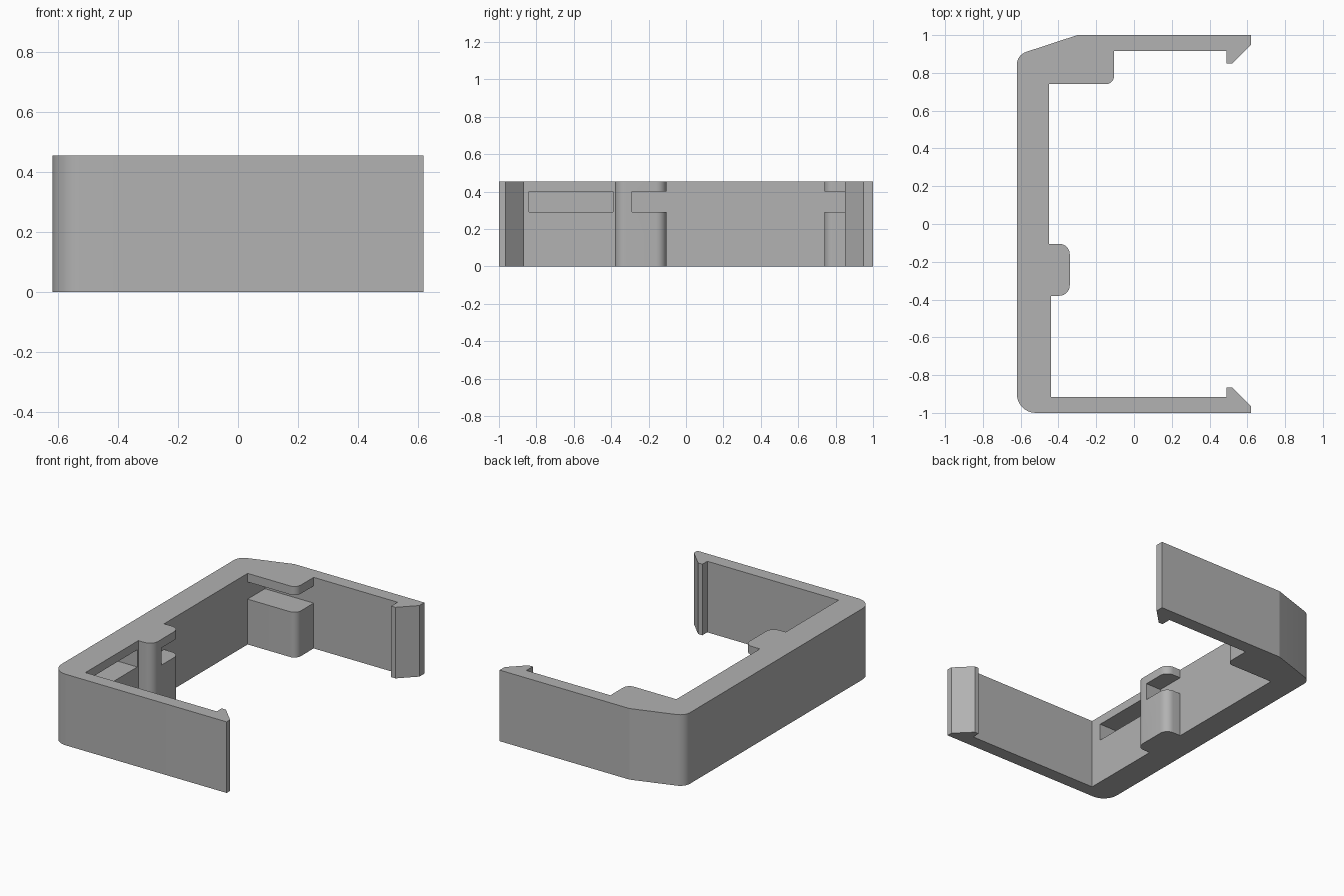
import bpy
import bmesh
import math
from mathutils import Vector

HEIGHT = 0.455

cube = bpy.data.objects.get("Cube")
if cube:
    bpy.data.objects.remove(cube, do_unlink=True)

grey = bpy.data.materials.new("plain grey")
grey.use_nodes = True
colour = (0.445, 0.445, 0.445, 1)
grey.diffuse_color = colour
grey.node_tree.nodes["Principled BSDF"].inputs["Base Color"].default_value = colour


def rounded(corners, steps=8):
    """Replace each corner that has a radius with a tangent arc."""
    points = []
    for i, (x, y, radius) in enumerate(corners):
        corner = Vector((x, y))
        if not radius:
            points.append(corner)
            continue
        a = (Vector(corners[i - 1][:2]) - corner).normalized()
        b = (Vector(corners[(i + 1) % len(corners)][:2]) - corner).normalized()
        half = a.angle(b) / 2
        centre = corner + (a + b).normalized() * radius / math.sin(half)
        start = corner + a * radius / math.tan(half) - centre
        end = corner + b * radius / math.tan(half) - centre
        sweep = start.angle(end)
        for s in range(steps + 1):
            t = s / steps
            points.append(centre + (start * math.sin((1 - t) * sweep)
                                    + end * math.sin(t * sweep)) / math.sin(sweep))
    return points


def prism(name, points, z0, z1):
    """Extrude a flat outline upwards."""
    bm = bmesh.new()
    face = bm.faces.new([bm.verts.new((p[0], p[1], z0)) for p in points])
    top = bmesh.ops.extrude_face_region(bm, geom=[face])["geom"]
    bmesh.ops.translate(bm, vec=(0, 0, z1 - z0),
                        verts=[v for v in top if isinstance(v, bmesh.types.BMVert)])
    bmesh.ops.recalc_face_normals(bm, faces=bm.faces)
    mesh = bpy.data.meshes.new(name)
    bm.to_mesh(mesh)
    bm.free()
    mesh.materials.append(grey)
    obj = bpy.data.objects.new(name, mesh)
    bpy.context.collection.objects.link(obj)
    return obj


# Clip outline: x, y, corner radius
outline = [
    # back arm with its hook
    (-0.62, 0.895, 0.07), (-0.30, 1, 0), (0.62, 1, 0), (0.62, 0.95, 0),
    (0.52, 0.85, 0), (0.49, 0.85, 0), (0.49, 0.915, 0),
    # corner block
    (-0.105, 0.915, 0), (-0.105, 0.74, 0.045), (-0.45, 0.74, 0),
    # bump on the spine
    (-0.45, -0.105, 0), (-0.34, -0.105, 0.055), (-0.34, -0.38, 0.055), (-0.44, -0.38, 0),
    # front arm with its hook
    (-0.44, -0.915, 0), (0.49, -0.915, 0), (0.49, -0.865, 0), (0.52, -0.865, 0),
    (0.62, -0.965, 0), (0.62, -1, 0), (-0.62, -1, 0.1),
]
clip = prism("clip_frame", rounded(outline), 0, HEIGHT)

# Slots for a thin plate: x0, x1, y0, y1
slots = {
    "spine_slot": (-0.58, -0.40, -0.84, -0.39),
    "bump_slot": (-0.45, -0.25, -0.29, -0.05),
    "block_slot": (-0.45, 0.0, 0.65, 0.915),
}
bpy.context.view_layer.objects.active = clip
for name, (x0, x1, y0, y1) in slots.items():
    cutter = prism(name, [(x0, y0), (x1, y0), (x1, y1), (x0, y1)], 0.29, 0.40)
    cutter.hide_render = True
    mod = clip.modifiers.new(name, "BOOLEAN")
    mod.operation = "DIFFERENCE"
    mod.solver = "EXACT"
    mod.object = cutter
    bpy.ops.object.modifier_apply(modifier=mod.name)
    bpy.data.objects.remove(cutter, do_unlink=True)

# Smooth rounded corners, crisp edges
bpy.ops.object.select_all(action="DESELECT")
clip.select_set(True)
bpy.ops.object.shade_smooth_by_angle(angle=math.radians(16))
